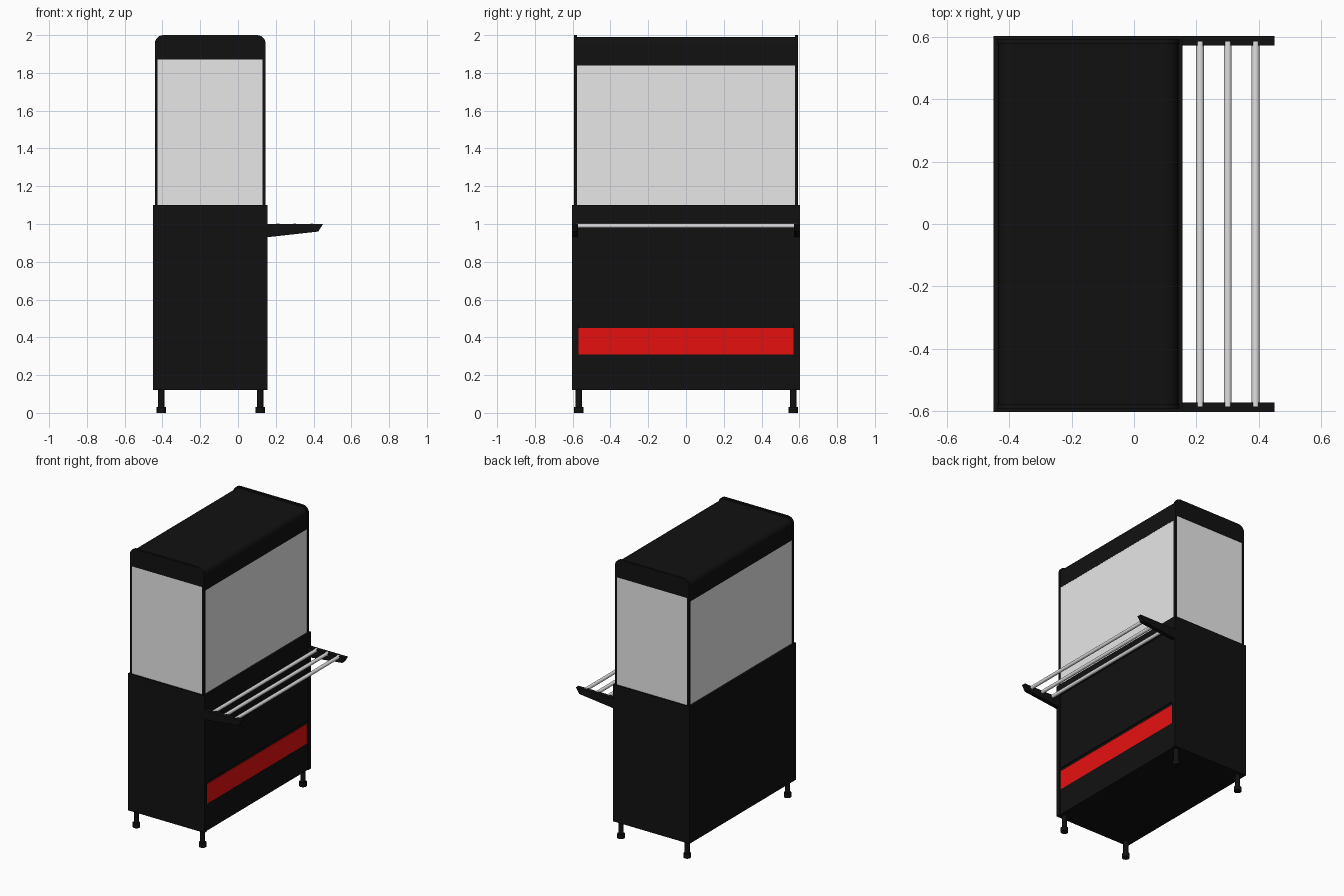
import bpy, bmesh, math
from mathutils import Vector

if "Cube" in bpy.data.objects:
    bpy.data.objects.remove(bpy.data.objects["Cube"], do_unlink=True)


def material(name, rgb):
    m = bpy.data.materials.new(name)
    m.use_nodes = True
    m.diffuse_color = (*rgb, 1)
    m.node_tree.nodes["Principled BSDF"].inputs["Base Color"].default_value = (*rgb, 1)
    return m


black = material("black", (0.0055, 0.0055, 0.0055))
red = material("red", (0.8, 0.005, 0.005))
glass = material("pale_glass", (0.8, 0.8, 0.8))
steel = material("steel", (0.75, 0.75, 0.75))


def finish(name, bm, mat):
    bmesh.ops.recalc_face_normals(bm, faces=bm.faces)
    me = bpy.data.meshes.new(name)
    bm.to_mesh(me)
    bm.free()
    me.materials.append(mat)
    ob = bpy.data.objects.new(name, me)
    bpy.context.collection.objects.link(ob)
    return ob


def box(name, x, y, z, mat=black):
    """Box between the given (low, high) pairs."""
    bm = bmesh.new()
    bmesh.ops.create_cube(bm, size=1)
    for v in bm.verts:
        v.co = Vector([lo + (c + 0.5) * (hi - lo) for c, (lo, hi) in zip(v.co, (x, y, z))])
    return finish(name, bm, mat)


def extrude_y(name, points, y0, y1, mat=black):
    """Extrude an x-z outline along y."""
    bm = bmesh.new()
    face = bm.faces.new([bm.verts.new((x, y0, z)) for x, z in points])
    new = bmesh.ops.extrude_face_region(bm, geom=[face])["geom"]
    moved = [g for g in new if isinstance(g, bmesh.types.BMVert)]
    bmesh.ops.translate(bm, verts=moved, vec=(0, y1 - y0, 0))
    return finish(name, bm, mat)


def cylinder(name, start, end, r, sides, mat=black):
    a, b = Vector(start), Vector(end)
    bm = bmesh.new()
    bmesh.ops.create_cone(bm, cap_ends=True, segments=sides, radius1=r, radius2=r,
                          depth=(b - a).length)
    rot = (b - a).to_track_quat("Z", "Y")
    for v in bm.verts:
        v.co = rot @ v.co + (a + b) / 2
    ob = finish(name, bm, mat)
    for p in ob.data.polygons:
        p.use_smooth = len(p.vertices) == 4
    return ob


def arch(x0, x1, z0, z1, r, steps=6):
    """Outline with rounded upper corners, from lower right round to lower left."""
    pts = [(x1, z0)]
    for cx, first in ((x1 - r, 0), (x0 + r, 90)):
        for i in range(steps + 1):
            a = math.radians(first + 90 * i / steps)
            pts.append((cx + r * math.cos(a), z1 - r + r * math.sin(a)))
    return pts + [(x0, z0)]


# Lower cabinet with end panels and recessed front
L, R, HALF = -0.45, 0.155, 0.603
INNER = 0.57
box("cabinet_body", (L, 0.143), (-INNER, INNER), (0.12, 1.10))
for side, s in (("right", -1), ("left", 1)):
    box(f"cabinet_end_{side}", (L, R), sorted((s * INNER, s * HALF)), (0.12, 1.10))
box("cabinet_top_rail", (0.143, R), (-INNER, INNER), (1.02, 1.10))
box("cabinet_upper_panel", (0.143, 0.15), (-INNER, INNER), (0.47, 1.02))
box("cabinet_plinth_panel", (0.143, 0.15), (-INNER, INNER), (0.12, 0.31))
box("red_panel", (0.143, 0.149), (-INNER, INNER), (0.31, 0.45), red)

# Display case: arched end frames, roof and glazing
X0, X1, END = -0.44, 0.146, 0.594
frame = arch(X0, X1, 1.10, 2.0, 0.045)
opening = [(-0.425, 1.10), (-0.425, 1.87), (0.131, 1.87), (0.131, 1.10)]
roof = arch(X0 + 0.004, X1 - 0.004, 1.84, 1.99, 0.042)
for side, s in (("right", -1), ("left", 1)):
    extrude_y(f"case_end_frame_{side}", frame + opening, s * 0.577, s * END)
    box(f"case_end_glass_{side}", (-0.425, 0.131), sorted((s * 0.58, s * 0.591)),
        (1.10, 1.87), glass)
extrude_y("case_roof", roof, -0.577, 0.577)
for side, x in (("front", (0.131, 0.141)), ("back", (-0.435, -0.425))):
    box(f"case_{side}_glass", x, (-0.577, 0.577), (1.10, 1.84), glass)

# Tray slide: two tapered brackets and three tubes
bracket = [(R, 0.93), (0.425, 0.96), (0.45, 1.0), (R, 1.0)]
for side, s in (("right", -1), ("left", 1)):
    extrude_y(f"tray_bracket_{side}", bracket, s * 0.572, s * HALF)
for i in range(3):
    x = 0.212 + 0.089 * i
    cylinder(f"tray_tube_{i + 1}", (x, -0.585, 0.991), (x, 0.585, 0.991), 0.0125, 20, steel)

# Adjustable legs
for x, end in ((-0.407, "back"), (0.117, "front")):
    for y, side in ((-0.568, "right"), (0.568, "left")):
        cylinder(f"leg_{end}_{side}", (x, y, 0.02), (x, y, 0.125), 0.017, 16)
        cylinder(f"foot_{end}_{side}", (x, y, 0), (x, y, 0.03), 0.025, 16)
